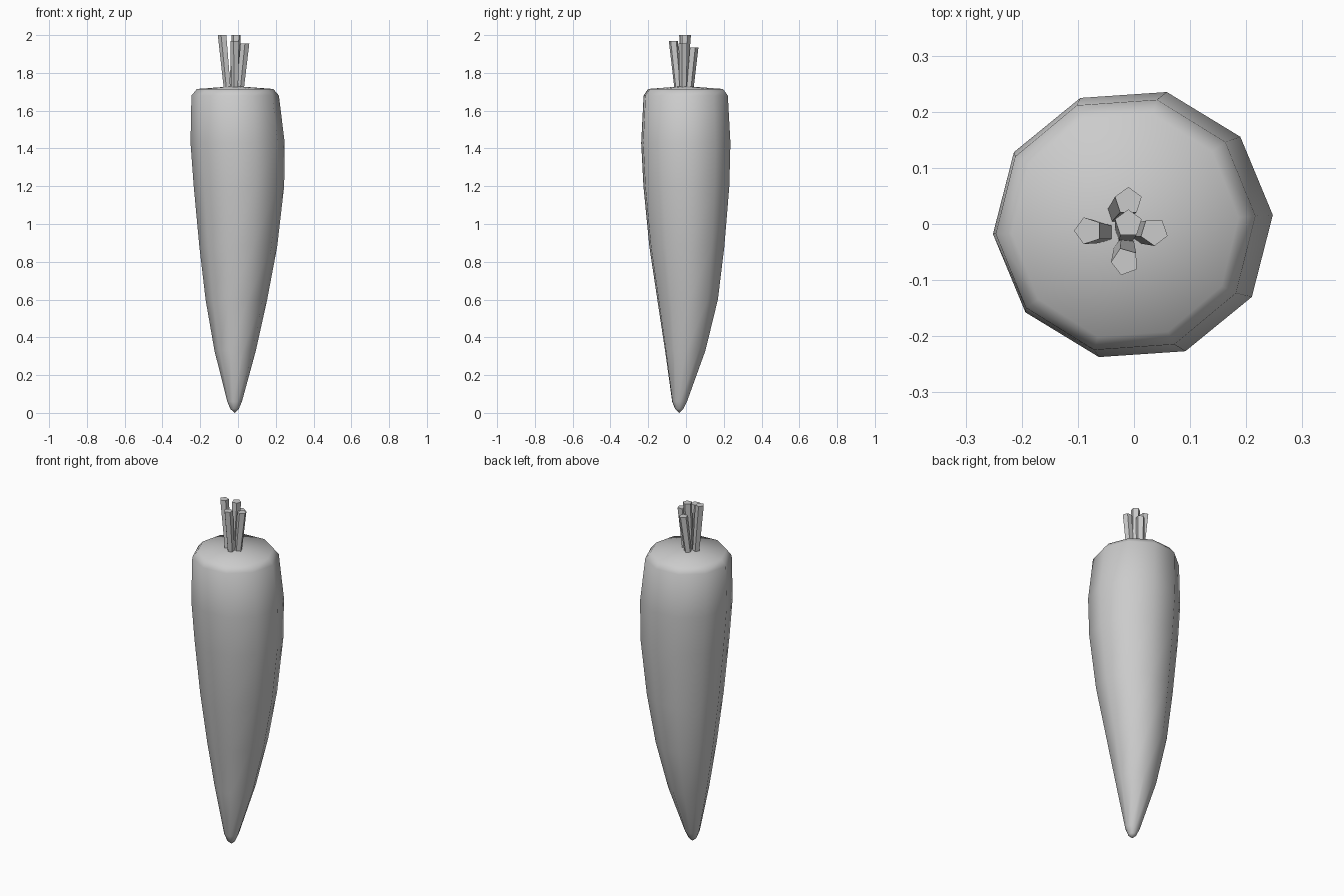
import bpy, bmesh
from math import sin, cos, radians, tau

if "Cube" in bpy.data.objects:
    bpy.data.objects.remove(bpy.data.objects["Cube"])


def loft(name, rings, sides, start, smooth):
    """Skin a stack of elliptical rings (cx, cy, z, rx, ry); zero radius makes a pole."""
    bm = bmesh.new()
    loops = []
    for cx, cy, z, rx, ry in rings:
        n = 1 if rx == 0 else sides
        loops.append([bm.verts.new((cx + rx * cos(start + tau * i / sides),
                                    cy + ry * sin(start + tau * i / sides), z))
                      for i in range(n)])
    for a, b in zip(loops, loops[1:]):
        for i in range(sides):
            j = (i + 1) % sides
            if len(a) == 1:
                bm.faces.new((a[0], b[j], b[i]))
            elif len(b) == 1:
                bm.faces.new((a[i], a[j], b[0]))
            else:
                bm.faces.new((a[i], a[j], b[j], b[i]))
    # close open ends
    if len(loops[0]) > 1:
        bm.faces.new(loops[0][::-1])
    if len(loops[-1]) > 1:
        bm.faces.new(loops[-1])
    bmesh.ops.recalc_face_normals(bm, faces=bm.faces)
    for f in bm.faces:
        f.smooth = smooth
    me = bpy.data.meshes.new(name)
    bm.to_mesh(me)
    bm.free()
    ob = bpy.data.objects.new(name, me)
    bpy.context.collection.objects.link(ob)
    return ob


# tapered root: z, x min, x max, y min, y max
profile = [
    (0.02, -0.040, 0.004, -0.058, -0.014),
    (0.06, -0.057, 0.021, -0.074, 0.006),
    (0.33, -0.125, 0.095, -0.113, 0.105),
    (0.60, -0.172, 0.155, -0.155, 0.172),
    (0.88, -0.205, 0.208, -0.198, 0.207),
    (1.20, -0.235, 0.245, -0.230, 0.234),
    (1.43, -0.252, 0.248, -0.242, 0.240),
    (1.68, -0.247, 0.217, -0.229, 0.226),
    (1.715, -0.218, 0.187, -0.205, 0.200),
]
rings = [(-0.017, -0.035, 0.003, 0, 0)]
for z, x0, x1, y0, y1 in profile:
    rings.append(((x0 + x1) / 2, (y0 + y1) / 2, z, (x1 - x0) / 2, (y1 - y0) / 2 * 1.01))
rings.append((-0.015, -0.005, 1.73, 0, 0))
rings[0] = (-0.017, -0.035, 0.0, 0, 0)
loft("root", rings, 10, radians(4), True)

# cut leaf stems: base x, base y, top x, top y, top z, rotation
stems = [
    (-0.015, -0.015, -0.010, 0.001, 2.000, 90),
    (0.012, -0.015, 0.036, -0.014, 1.955, 55),
    (-0.055, -0.015, -0.082, -0.012, 2.000, 180),
    (-0.016, -0.042, -0.016, -0.067, 1.970, 110),
    (-0.028, 0.020, -0.010, 0.041, 1.935, 90),
]
for i, (bx, by, tx, ty, tz, rot) in enumerate(stems):
    loft(f"stem_{i + 1}", [(bx, by, 1.715, 0.020, 0.020), (tx, ty, tz, 0.025, 0.025)],
         5, radians(rot), False)
